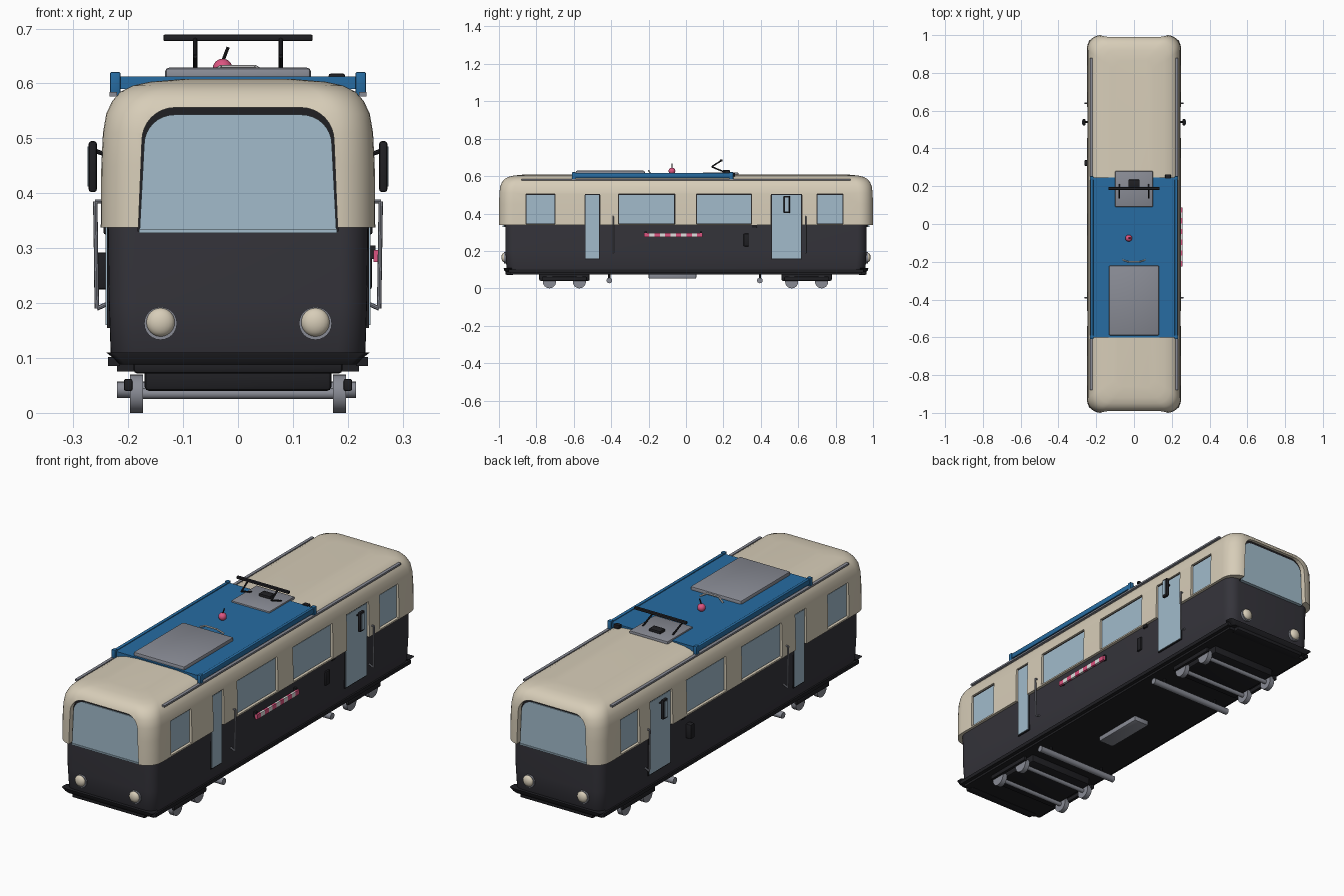
import bpy, bmesh, math
from mathutils import Vector

if bpy.data.objects.get("Cube"):
    bpy.data.objects.remove(bpy.data.objects["Cube"], do_unlink=True)


def material(name, r, g, b):
    m = bpy.data.materials.new(name)
    m.use_nodes = True
    m.diffuse_color = (r, g, b, 1)
    m.node_tree.nodes["Principled BSDF"].inputs["Base Color"].default_value = (r, g, b, 1)
    return m


CREAM = material("cream", .68, .61, .48)
DARK = material("charcoal", .035, .034, .043)
BLACK = material("black", .014, .014, .017)
BLUE = material("blue", .02, .15, .36)
GLASS = material("pale_glass", .36, .5, .6)
GREY = material("grey", .25, .26, .3)
PINK = material("pink", .72, .09, .22)
WHITE = material("white", .75, .74, .74)


def finish(name, bm, mat, smooth=True):
    bmesh.ops.recalc_face_normals(bm, faces=bm.faces)
    me = bpy.data.meshes.new(name)
    bm.to_mesh(me)
    bm.free()
    ob = bpy.data.objects.new(name, me)
    bpy.context.collection.objects.link(ob)
    if mat:
        me.materials.append(mat)
    if smooth:
        shade(ob)
    return ob


def shade(ob):
    bpy.ops.object.select_all(action='DESELECT')
    ob.select_set(True)
    bpy.context.view_layer.objects.active = ob
    bpy.ops.object.shade_smooth_by_angle(angle=math.radians(35))


def add_box(bm, lo, hi):
    verts = bmesh.ops.create_cube(bm, size=1)["verts"]
    for v in verts:
        v.co = [l + (c + .5) * (h - l) for c, l, h in zip(v.co, lo, hi)]


def box(name, x, y, z, mat, bevel=0):
    bm = bmesh.new()
    add_box(bm, (x[0], y[0], z[0]), (x[1], y[1], z[1]))
    if bevel:
        bmesh.ops.bevel(bm, geom=bm.edges[:], offset=bevel, segments=2, affect='EDGES', profile=.5)
    return finish(name, bm, mat, bevel > 0)


def rod(name, points, r, mat, sides=12):
    bm = bmesh.new()
    for a, b in zip(points, points[1:]):
        a, b = Vector(a), Vector(b)
        d = b - a
        mx = d.to_track_quat('Z', 'Y').to_matrix().to_4x4()
        mx.translation = (a + b) / 2
        bmesh.ops.create_cone(bm, cap_ends=True, segments=sides, radius1=r, radius2=r,
                              depth=d.length, matrix=mx)
    return finish(name, bm, mat)


def ball(name, centre, scale, mat):
    bm = bmesh.new()
    bmesh.ops.create_uvsphere(bm, u_segments=20, v_segments=12, radius=1)
    for v in bm.verts:
        v.co = Vector(centre) + Vector(c * s for c, s in zip(v.co, scale))
    return finish(name, bm, mat)


def rounded(hx, hy, r, steps=8):
    pts = []
    for q, (sx, sy) in enumerate(((1, 1), (-1, 1), (-1, -1), (1, -1))):
        for i in range(steps + 1):
            a = math.pi / 2 * (q + i / steps)
            pts.append((sx * (hx - r) + r * math.cos(a), sy * (hy - r) + r * math.sin(a)))
    return pts


def loft(name, rings, mat):
    """Stack rounded rectangles given as (z, half width, half length, corner radius)."""
    bm = bmesh.new()
    loops = [[bm.verts.new((x, y, z)) for x, y in rounded(hx, hy, r)] for z, hx, hy, r in rings]
    n = len(loops[0])
    for lower, upper in zip(loops, loops[1:]):
        for i in range(n):
            bm.faces.new((lower[i], lower[(i + 1) % n], upper[(i + 1) % n], upper[i]))
    bm.faces.new(loops[0][::-1])
    bm.faces.new(loops[-1])
    return finish(name, bm, mat)


def add_arch(bm, half, z0, z1, r, y0, y1):
    """Windscreen outline with round upper corners, extruded along y."""
    prof = [(half, z0)]
    for s in (1, -1):
        for i in range(9):
            a = math.pi / 2 * (i / 8 if s > 0 else 1 - i / 8)
            prof.append((s * (half - .008 - r + r * math.cos(a)), z1 - r + r * math.sin(a)))
    prof.append((-half, z0))
    face = bm.faces.new([bm.verts.new((x, y0, z)) for x, z in prof])
    ext = bmesh.ops.extrude_face_region(bm, geom=[face])["geom"]
    for v in ext:
        if isinstance(v, bmesh.types.BMVert):
            v.co.y = y1


def arch(name, half, z0, z1, r, y0, y1, mat):
    bm = bmesh.new()
    add_arch(bm, half, z0, z1, r, y0, y1)
    return finish(name, bm, mat, False)


# Body shells
loft("lower_body", [(.09, .225, .95, .05), (.11, .232, .96, .05), (.2, .235, .965, .05),
                    (.345, .237, .965, .05)], DARK)
upper = loft("upper_body", [(.338, .25, 1, .075), (.45, .249, 1, .075), (.51, .246, .998, .075),
                            (.545, .24, .993, .075), (.568, .229, .984, .075),
                            (.585, .214, .969, .07), (.596, .192, .95, .07),
                            (.603, .16, .92, .06), (.608, .1, .87, .05)], CREAM)

# Window and windscreen recesses
windows = [(-.855, -.70), (-.36, -.06), (.055, .35), (.70, .84)]
doors = [(-.54, -.46), (.455, .62)]
bm = bmesh.new()
for s in (1, -1):
    for y0, y1 in windows + doors:
        xs = sorted((s * .2345, s * .3))
        bottom = .3 if (y0, y1) in doors else .345
        add_box(bm, (xs[0], y0, bottom), (xs[1], y1, .505))
    add_arch(bm, .183, .3, .556, .06, s * .968, s * 1.1)
cutter = finish("opening_cutter", bm, None, False)
cutter.hide_render = True
mod = upper.modifiers.new("openings", 'BOOLEAN')
mod.operation, mod.solver, mod.object = 'DIFFERENCE', 'EXACT', cutter
bpy.context.view_layer.objects.active = upper
bpy.ops.object.modifier_apply(modifier=mod.name)
bpy.data.objects.remove(cutter, do_unlink=True)
shade(upper)

# Parts on both long sides
for s, side in ((1, "left"), (-1, "right")):
    def sx(a, b):
        return sorted((s * a, s * b))
    for y0, y1 in windows:
        box(side + "_window_seal", sx(.232, .2365), (y0, y1), (.345, .505), BLACK)
        box(side + "_window", sx(.232, .239), (y0 + .003, y1 - .003), (.347, .498), GLASS)
    for y0, y1 in doors:
        box(side + "_door_seal", sx(.228, .2385), (y0, y1), (.155, .505), BLACK)
        box(side + "_door_glass", sx(.228, .241), (y0 + .004, y1 - .004), (.16, .498), GLASS)
    for y in (-.39, .64):
        rod(side + "_handrail", [(s * .235, y, .2), (s * .257, y, .19), (s * .26, y, .385),
                                 (s * .245, y, .385)], .004, GREY, 8)
    box(side + "_mirror", sx(.257, .272), (.522, .556), (.402, .495), BLACK, .005)
    box(side + "_mirror_glass", sx(.27, .274), (.53, .548), (.412, .485), GLASS)
    rod(side + "_mirror_arm", [(s * .24, .54, .47), (s * .262, .54, .478)], .004, BLACK, 8)
    box(side + "_door_control", sx(.23, .244 if s > 0 else .262), (.308, .338), (.225, .292), BLACK, .004)
    box(side + "_side_lamp", sx(.23, .245), (.352, .38), (.325, .345), BLACK, .004)
    box(side + "_roof_gutter", sx(.22, .234), (-.88, .88), (.576, .584), GREY)
    box(side + "_sill", sx(.215, .237), (-.95, .95), (.085, .102), BLACK)

# Striped barrier on one side
for i in range(11):
    y = -.225 + i * .0285
    box("barrier_stripe", (.247, .258), (y, y + .0285), (.275, .297), WHITE if i % 2 else PINK)
for y in (-.215, .08):
    box("barrier_bracket", (.234, .25), (y - .006, y + .006), (.28, .305), BLACK)

# Parts on both ends
for s, end in ((1, "rear"), (-1, "front")):
    def sy(a, b):
        return (s * a, s * b)
    arch(end + "_windscreen_seal", .183, .33, .556, .06, *sy(.96, .974), BLACK)
    arch(end + "_windscreen", .179, .335, .543, .055, *sy(.965, .978), GLASS)
    box(end + "_windscreen_sill", (-.18, .18), sorted(sy(.96, .981)), (.328, .335), GLASS)
    loft_z = ((.088, .215, .012, .01), (.098, .225, .02, .012), (.11, .24, .022, .012))
    lip = loft(end + "_bumper_lip", loft_z, BLACK)
    lip.location.y = s * .953
    box(end + "_bumper", (-.19, .19), sorted(sy(.92, .965)), (.072, .094), BLACK, .006)
    for x in (-.141, .141):
        rod(end + "_headlight_ring", [(x, s * .95, .163), (x, s * .972, .163)], .03, GREY, 24)
        ball(end + "_headlight", (x, s * .971, .165), (.026, .016, .026), CREAM)

# Underframe, bogies and wheels
box("underframe", (-.22, .22), (-.94, .94), (.075, .095), BLACK)
for y in (-.65, .645):
    box("bogie_frame", (-.17, .17), (y - .135, y + .135), (.04, .08), BLACK, .008)
    for x in (-.2, .2):
        box("bogie_beam", (x - .008, x + .008), (y - .12, y + .12), (.04, .062), BLACK, .004)
    for dy in (-.08, .08):
        rod("axle", [(-.19, y + dy, .035), (.19, y + dy, .035)], .01, GREY)
        for x in (-.185, .185):
            rod("wheel", [(x - .012, y + dy, .035), (x + .012, y + dy, .035)], .035, GREY, 24)
for y in (-.41, .395):
    rod("cross_tube", [(-.22, y, .042), (.215, y, .042)], .015, GREY, 16)
    for x in (-.15, .15):
        rod("tube_hanger", [(x, y, .045), (x, y, .085)], .006, BLACK, 8)
box("equipment_box", (-.04, .04), (-.2, .055), (.052, .08), GREY, .006)

# Blue roof deck with side rails
box("roof_deck", (-.225, .225), (-.6, .245), (.59, .613), BLUE)
for s in (1, -1):
    box("deck_rail", sorted((s * .215, s * .231)), (-.6, .245), (.592, .617), BLUE, .003)
    for y in (-.6, .243):
        box("deck_rail_end", sorted((s * .214, s * .233)), (y - .01, y + .01), (.577, .621), BLUE, .003)

# Roof equipment
box("roof_hatch", (-.133, .133), (-.59, -.22), (.6, .629), GREY, .008)
box("pantograph_base", (-.1, .1), (.09, .28), (.598, .62), GREY, .005)
box("pantograph_motor", (-.03, .03), (.195, .235), (.615, .632), BLACK, .005)
box("roof_connector", (.165, .195), (.24, .262), (.598, .618), BLACK, .004)
rod("roof_cable", [(-.06, -.19, .614), (-.03, -.2, .63), (.03, -.2, .63), (.06, -.19, .614)], .004, WHITE, 8)
ball("beacon", (-.028, -.075, .627), (.018, .018, .018), PINK)
rod("beacon_aerial", [(-.028, -.075, .64), (-.018, -.075, .666)], .003, BLACK, 8)
for x in (-.078, .078):
    rod("pantograph_arm", [(x, .21, .62), (x, .137, .65), (x, .19, .684)], .004, BLACK, 8)
box("pantograph_bar", (-.136, .136), (.181, .195), (.677, .689), BLACK, .003)
